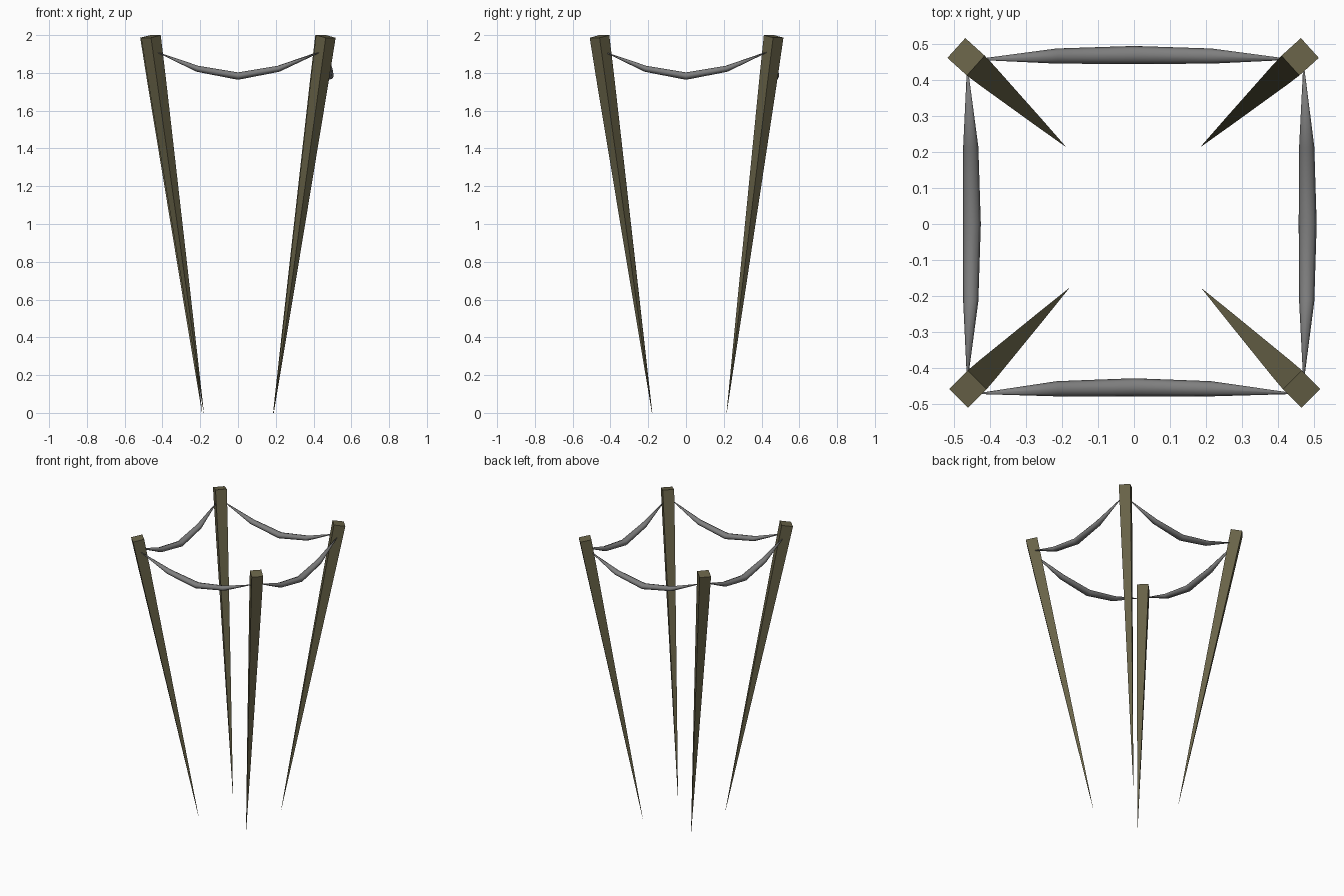
import bpy, bmesh, math
from mathutils import Vector

if "Cube" in bpy.data.objects:
    bpy.data.objects.remove(bpy.data.objects["Cube"])


def material(name, rgb):
    m = bpy.data.materials.new(name)
    m.diffuse_color = (*rgb, 1.0)
    m.use_nodes = True
    m.node_tree.nodes["Principled BSDF"].inputs["Base Color"].default_value = m.diffuse_color
    return m


wood = material("olive wood", (0.14, 0.125, 0.065))
grey = material("rope grey", (0.21, 0.21, 0.21))


def loft(name, rings, mat, smooth=False):
    """Skin a list of vertex rings and cap both ends."""
    bm = bmesh.new()
    vr = [[bm.verts.new(p) for p in ring] for ring in rings]
    n = len(vr[0])
    for a, b in zip(vr, vr[1:]):
        for i in range(n):
            j = (i + 1) % n
            bm.faces.new((a[i], a[j], b[j], b[i]))
    bm.faces.new(vr[0][::-1])
    bm.faces.new(vr[-1])
    bmesh.ops.recalc_face_normals(bm, faces=bm.faces[:])
    for f in bm.faces:
        f.smooth = smooth
    me = bpy.data.meshes.new(name)
    bm.to_mesh(me)
    bm.free()
    me.materials.append(mat)
    ob = bpy.data.objects.new(name, me)
    bpy.context.collection.objects.link(ob)
    return ob


# Four leaning stakes, square in section, sharpened to a point at the ground
def stake(name, tip, top):
    tip, top = Vector((*tip, 0.0)), Vector((*top, 1.993))
    axis = (top - tip).normalized()
    side = axis.cross(Vector((0, 0, 1))).normalized()
    out = side.cross(axis)
    rings = []
    for t, h in ((0.0, 0.0004), (0.31, 0.0125), (0.88, 0.0335), (1.0, 0.037)):
        c = tip.lerp(top, t)
        rings.append([c + side * (h * a) + out * (h * b)
                      for a, b in ((-1, -1), (1, -1), (1, 1), (-1, 1))])
    loft(name, rings, wood)


stake("back_left_stake", (-0.19, 0.215), (-0.466, 0.464))
stake("back_right_stake", (0.186, 0.215), (0.461, 0.464))
stake("front_left_stake", (-0.181, -0.179), (-0.461, -0.458))
stake("front_right_stake", (0.189, -0.18), (0.465, -0.458))


# Sagging ropes: thick in the middle, pinched to points at the stakes
def rope(name, along_x, start, end, end_off, mid_off):
    stations = ((start, 1.908, end_off, 0.002),
                (-0.215, 1.822, (end_off + 3 * mid_off) / 4, 0.021),
                (0.0, 1.783, mid_off, 0.025),
                (0.215, 1.822, (end_off + 3 * mid_off) / 4, 0.021),
                (end, 1.910, end_off, 0.002))
    rings = []
    for k, (s, z, off, r) in enumerate(stations):
        p, q = stations[max(k - 1, 0)], stations[min(k + 1, 4)]
        d = Vector((q[0] - p[0], q[1] - p[1])).normalized()
        ring = []
        for i in range(8):
            a = math.tau * i / 8
            w, v = r * math.cos(a), 0.78 * r * math.sin(a)
            u, o, h = s - d.y * v, off + w, z + d.x * v
            ring.append((u, o, h) if along_x else (o, u, h))
        rings.append(ring)
    loft(name, rings, grey, smooth=True)


rope("front_rope", True, -0.425, 0.435, -0.470, -0.453)
rope("back_rope", True, -0.425, 0.425, 0.457, 0.469)
rope("left_rope", False, -0.425, 0.425, -0.462, -0.450)
rope("right_rope", False, -0.425, 0.430, 0.471, 0.482)
